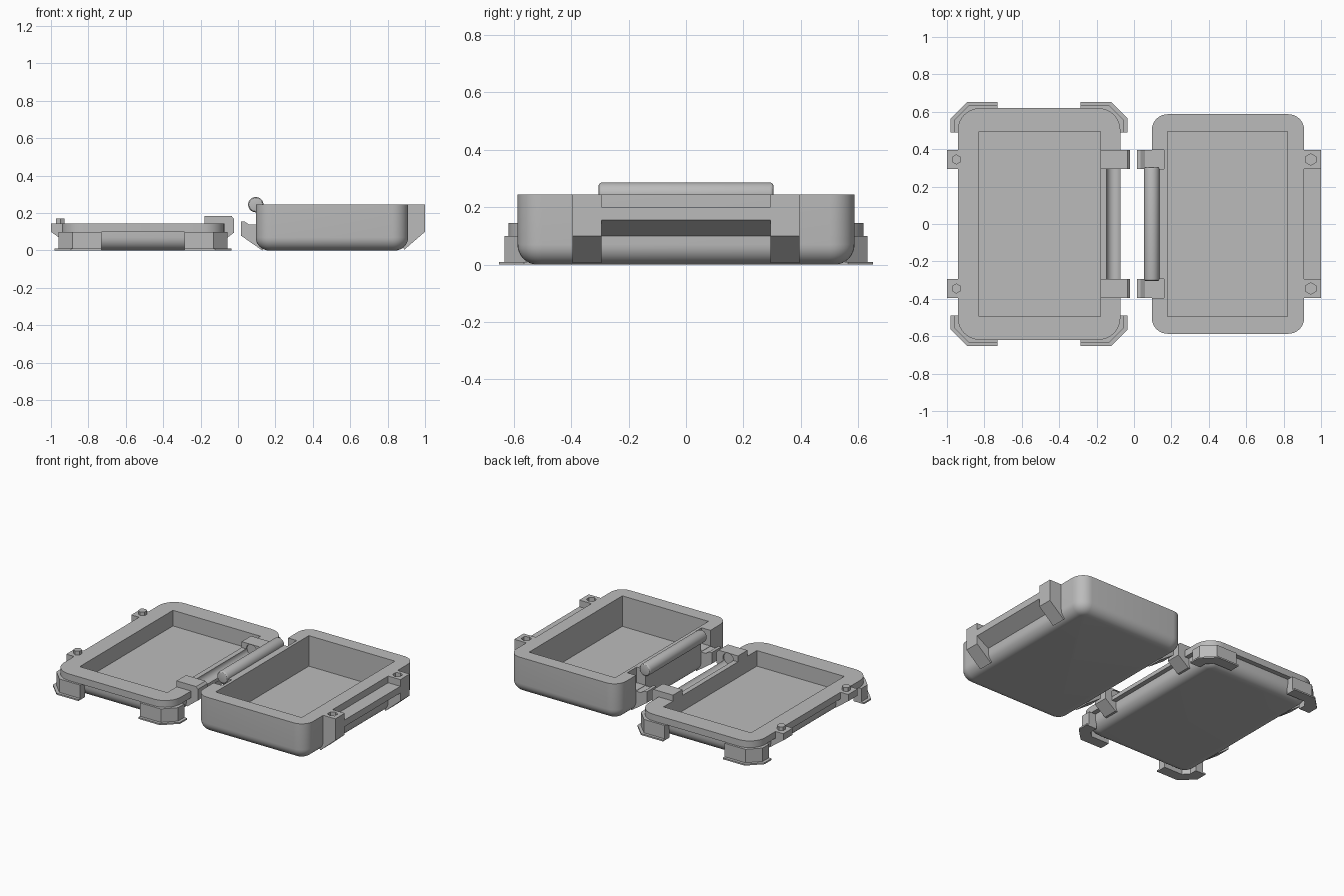
import bpy, bmesh, math
from mathutils import Matrix, Vector

if "Cube" in bpy.data.objects:
    bpy.data.objects.remove(bpy.data.objects["Cube"])

grey = bpy.data.materials.new("plain grey")
grey.use_nodes = True
COLOUR = (0.5, 0.5, 0.5, 1)
grey.diffuse_color = COLOUR
grey.node_tree.nodes["Principled BSDF"].inputs["Base Color"].default_value = COLOUR


def finish(bm, name):
    bmesh.ops.recalc_face_normals(bm, faces=bm.faces)
    mesh = bpy.data.meshes.new(name)
    bm.to_mesh(mesh)
    bm.free()
    mesh.materials.append(grey)
    obj = bpy.data.objects.new(name, mesh)
    bpy.context.collection.objects.link(obj)
    return obj


def activate(obj):
    bpy.ops.object.select_all(action='DESELECT')
    obj.select_set(True)
    bpy.context.view_layer.objects.active = obj


def smooth(obj):
    activate(obj)
    bpy.ops.object.shade_smooth_by_angle(angle=math.radians(30))


def prism(name, points, direction):
    """Extrude a flat outline of 3D points along a direction."""
    bm = bmesh.new()
    face = bm.faces.new([bm.verts.new(p) for p in points])
    ext = bmesh.ops.extrude_face_region(bm, geom=[face])
    moved = [g for g in ext["geom"] if isinstance(g, bmesh.types.BMVert)]
    bmesh.ops.translate(bm, vec=Vector(direction), verts=moved)
    return finish(bm, name)


def side_prism(name, profile, y0, y1):
    return prism(name, [(x, y0, z) for x, z in profile], (0, y1 - y0, 0))


def box(name, x0, x1, y0, y1, z0, z1):
    return side_prism(name, [(x0, z0), (x1, z0), (x1, z1), (x0, z1)], y0, y1)


def rod(name, centre, radius, length, sides, along_y=False, bevel=0):
    bm = bmesh.new()
    bmesh.ops.create_cone(bm, cap_ends=True, segments=sides, radius1=radius,
                          radius2=radius, depth=length)
    if bevel:
        rims = [e for e in bm.edges if any(len(f.verts) > 4 for f in e.link_faces)]
        bmesh.ops.bevel(bm, geom=rims, offset=bevel, segments=3, profile=0.5,
                        affect='EDGES')
    if along_y:
        bmesh.ops.rotate(bm, verts=bm.verts, matrix=Matrix.Rotation(math.pi / 2, 3, 'X'))
    bmesh.ops.translate(bm, verts=bm.verts, vec=Vector(centre))
    return finish(bm, name)


def cut(obj, cutters):
    activate(obj)
    for cutter in cutters:
        mod = obj.modifiers.new("cut", 'BOOLEAN')
        mod.operation, mod.solver, mod.object = 'DIFFERENCE', 'EXACT', cutter
        bpy.ops.object.modifier_apply(modifier=mod.name)


def discard(cutters):
    for cutter in cutters:
        bpy.data.objects.remove(cutter)


def tray(name, cx, hx, hy, upper, corner=0.085, fillet=0.07, steps=8):
    """Rounded tray: filleted bottom, then (inset, z) rings of the wall."""
    rings = []
    for i in range(steps + 1):
        a = math.pi / 2 * i / steps
        rings.append((fillet * (1 - math.sin(a)), fillet * (1 - math.cos(a))))
    bm = bmesh.new()
    loops = []
    for inset, z in rings + upper:
        r = corner - inset
        loop = []
        for k, (sx, sy) in enumerate([(1, 1), (-1, 1), (-1, -1), (1, -1)]):
            for i in range(steps + 1):
                a = math.pi / 2 * (k + i / steps)
                loop.append(bm.verts.new((cx + sx * (hx - corner) + r * math.cos(a),
                                          sy * (hy - corner) + r * math.sin(a), z)))
        loops.append(loop)
    for lower, higher in zip(loops, loops[1:]):
        for i in range(len(lower)):
            j = (i + 1) % len(lower)
            bm.faces.new((lower[i], lower[j], higher[j], higher[i]))
    bm.faces.new(loops[0])
    bm.faces.new(loops[-1])
    return finish(bm, name)


ARM_IN, ARM_OUT = 0.295, 0.395
ENDS = (("front", -1), ("back", 1))
RIM, LID_TOP = 0.245, 0.145

# Deep base tray with its cavity and hinge notches
base = tray("base_tray", 0.5025, 0.4075, 0.587, [(0, RIM)])
cutters = [box("cavity_cutter", 0.18, 0.82, -0.495, 0.495, 0.04, 0.4)]
cutters += [box("notch_cutter", 0.0, 0.16, s * ARM_IN, s * ARM_OUT, 0.14, 0.4)
            for _, s in ENDS]
cut(base, cutters)
discard(cutters)

# Shallow lid tray with an overhanging rim
LID_X = -0.5075
lid = tray("lid_tray", LID_X, 0.4025, 0.587,
           [(0, 0.1), (-0.032, 0.1), (-0.032, LID_TOP)])
groove = rod("groove_cutter", (-0.107, 0, LID_TOP), 0.039, 0.61, 32, True)
cavity = box("lid_cavity_cutter", -0.83, -0.18, -0.495, 0.495, 0.04, 0.4)
cut(lid, [cavity, groove])

# Hinge bar on the base
bar = rod("hinge_bar", (0.095, 0, RIM), 0.041, 0.61, 32, True, 0.012)

for end, s in ENDS:
    y0, y1 = s * ARM_IN, s * ARM_OUT
    # Hinge arms
    side_prism(end + "_base_hinge_arm",
               [(0.015, 0.08), (0.015, 0.155), (0.035, 0.155), (0.06, 0.138),
                (0.15, 0.138), (0.15, 0.04), (0.13, 0.0)], y0, y1)
    arm = side_prism(end + "_lid_hinge_arm",
                     [(-0.18, 0.08), (-0.18, 0.185), (-0.035, 0.185),
                      (-0.022, 0.17), (-0.022, 0.095), (-0.1, 0.035),
                      (-0.13, 0.035)], y0, y1)
    cut(arm, [groove])
    smooth(arm)
    # Latch blocks on the base with hexagonal sockets
    block = side_prism(end + "_base_latch_block",
                       [(0.87, RIM), (1.0, RIM), (1.0, 0.1), (0.89, 0.005),
                        (0.87, 0.03)], y0, y1)
    hole = rod("socket_cutter", (0.945, s * 0.345, RIM), 0.031, 0.08, 6)
    cut(block, [hole])
    cut(base, [hole])
    discard([hole])
    # Latch blocks on the lid with hexagonal pins
    side_prism(end + "_lid_latch_block",
               [(-0.88, LID_TOP), (-1.0, LID_TOP), (-1.0, 0.1), (-0.91, 0.035),
                (-0.88, 0.05)], y0, y1)
    rod(end + "_latch_pin", (-0.95, s * 0.345, 0.15), 0.027, 0.04, 6)
    # Corner feet under the lid
    for side, t in (("right", -1), ("left", 1)):
        inner = [(0.2225, 0.58), (0.36, 0.58), (0.395, 0.54), (0.395, 0.49)]
        wall = [(0.4525, 0.49), (0.4525, 0.557), (0.377, 0.633), (0.2225, 0.633)]
        plate = [(0.4725, 0.49), (0.4725, 0.565), (0.385, 0.652), (0.2225, 0.652)]
        for part, outer, height in (("foot", wall, 0.1), ("foot_plate", plate, 0.01)):
            prism(f"{end}_{side}_{part}",
                  [(LID_X + t * x, s * y, 0) for x, y in inner + outer],
                  (0, 0, height))

# Rail between the base latch blocks
side_prism("latch_rail", [(0.89, 0.2), (1.0, 0.2), (1.0, 0.155), (0.91, 0.1),
                          (0.89, 0.1)], -ARM_IN, ARM_IN)

discard([groove, cavity])
for part in (base, lid, bar):
    smooth(part)
